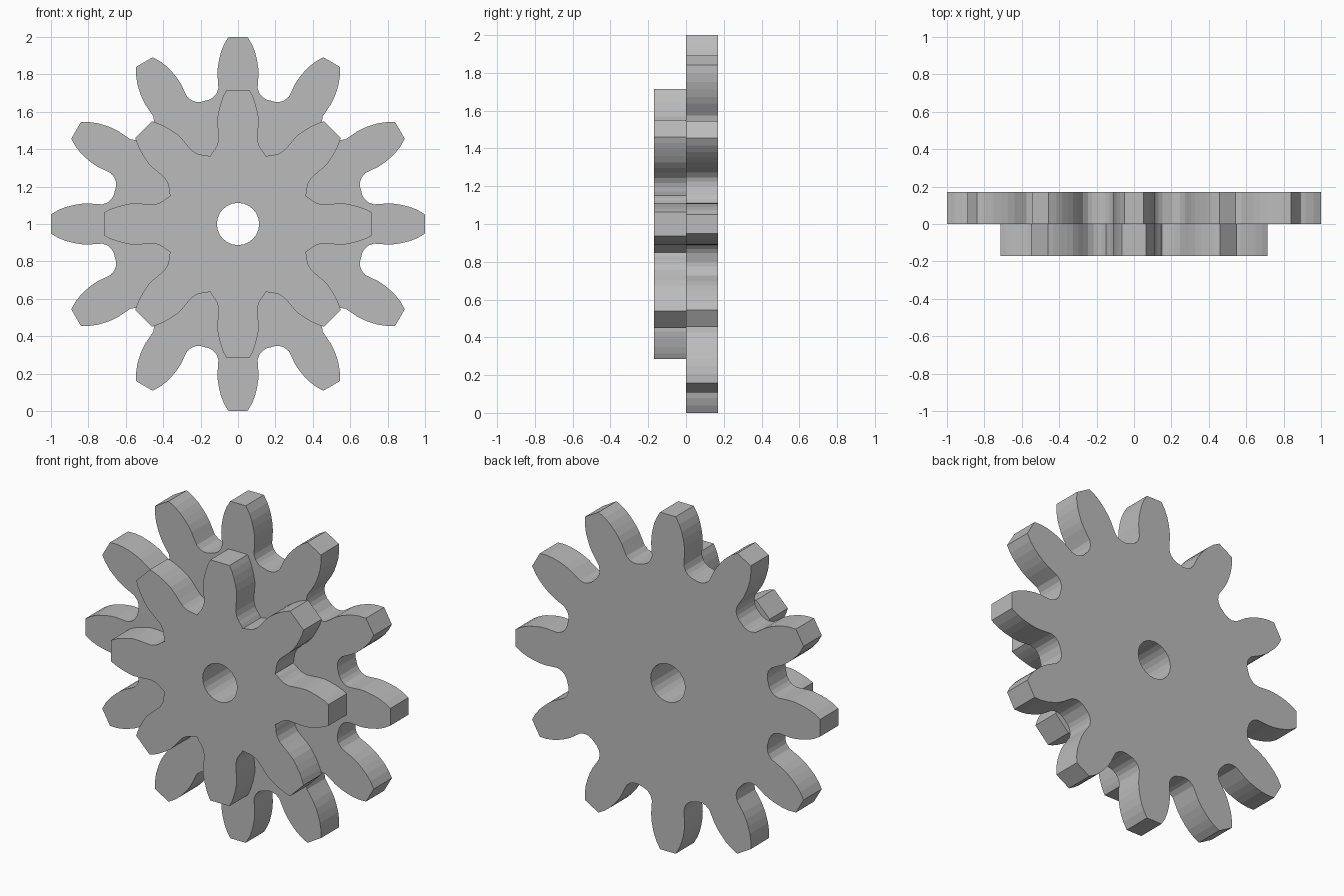
import bpy
from math import cos, sin, pi, tau

cube = bpy.data.objects.get("Cube")
if cube:
    bpy.data.objects.remove(cube, do_unlink=True)

GREY = (0.5, 0.5, 0.5, 1)
metal = bpy.data.materials.new("plain grey")
metal.use_nodes = True
metal.diffuse_color = GREY
metal.node_tree.nodes["Principled BSDF"].inputs["Base Color"].default_value = GREY


def add_loop(curve, points):
    spline = curve.splines.new("POLY")
    spline.points.add(len(points) - 1)
    for p, (x, y) in zip(spline.points, points):
        p.co = (x, y, 0, 1)
    spline.use_cyclic_u = True


def gear(name, teeth, flank, root, y_mid, thickness=0.17, bore=0.113):
    """Extrude a gear outline; flank lists (distance out, half width) root to tip."""
    outline = []
    for k in range(teeth):
        a = tau * k / teeth
        tooth = [(r, -w) for r, w in flank] + [(r, w) for r, w in reversed(flank)]
        outline += [(r * cos(a) - w * sin(a), r * sin(a) + w * cos(a)) for r, w in tooth]
        valley = a + pi / teeth
        outline.append((root * cos(valley), root * sin(valley)))

    curve = bpy.data.curves.new(name, "CURVE")
    curve.dimensions = "2D"
    curve.fill_mode = "BOTH"
    curve.extrude = thickness / 2
    add_loop(curve, outline)
    add_loop(curve, [(bore * cos(tau * i / 24), bore * sin(tau * i / 24)) for i in range(24)])
    curve.materials.append(metal)

    obj = bpy.data.objects.new(name, curve)
    bpy.context.collection.objects.link(obj)
    obj.location = (0, y_mid, 1)
    obj.rotation_euler.x = pi / 2

    # Turn the filled outline into a welded, flat-shaded mesh
    bpy.ops.object.select_all(action="DESELECT")
    obj.select_set(True)
    bpy.context.view_layer.objects.active = obj
    bpy.ops.object.convert(target="MESH")
    bpy.ops.object.mode_set(mode="EDIT")
    bpy.ops.mesh.select_all(action="SELECT")
    bpy.ops.mesh.remove_doubles(threshold=0.0005)
    bpy.ops.mesh.normals_make_consistent(inside=False)
    bpy.ops.object.mode_set(mode="OBJECT")
    bpy.ops.object.shade_flat()


# Large rear gear
gear("large_gear", 12,
     [(.665, .153), (.678, .132), (.695, .116), (.725, .105), (.76, .107), (.80, .11),
      (.84, .108), (.88, .101), (.92, .091), (.96, .075), (1.0, .051)],
     root=.682, y_mid=.085)

# Small front gear
gear("small_gear", 8,
     [(.382, .138), (.398, .125), (.42, .112), (.45, .104), (.49, .106), (.53, .11),
      (.57, .11), (.61, .102), (.65, .091), (.685, .078), (.714, .063)],
     root=.392, y_mid=-.085)
